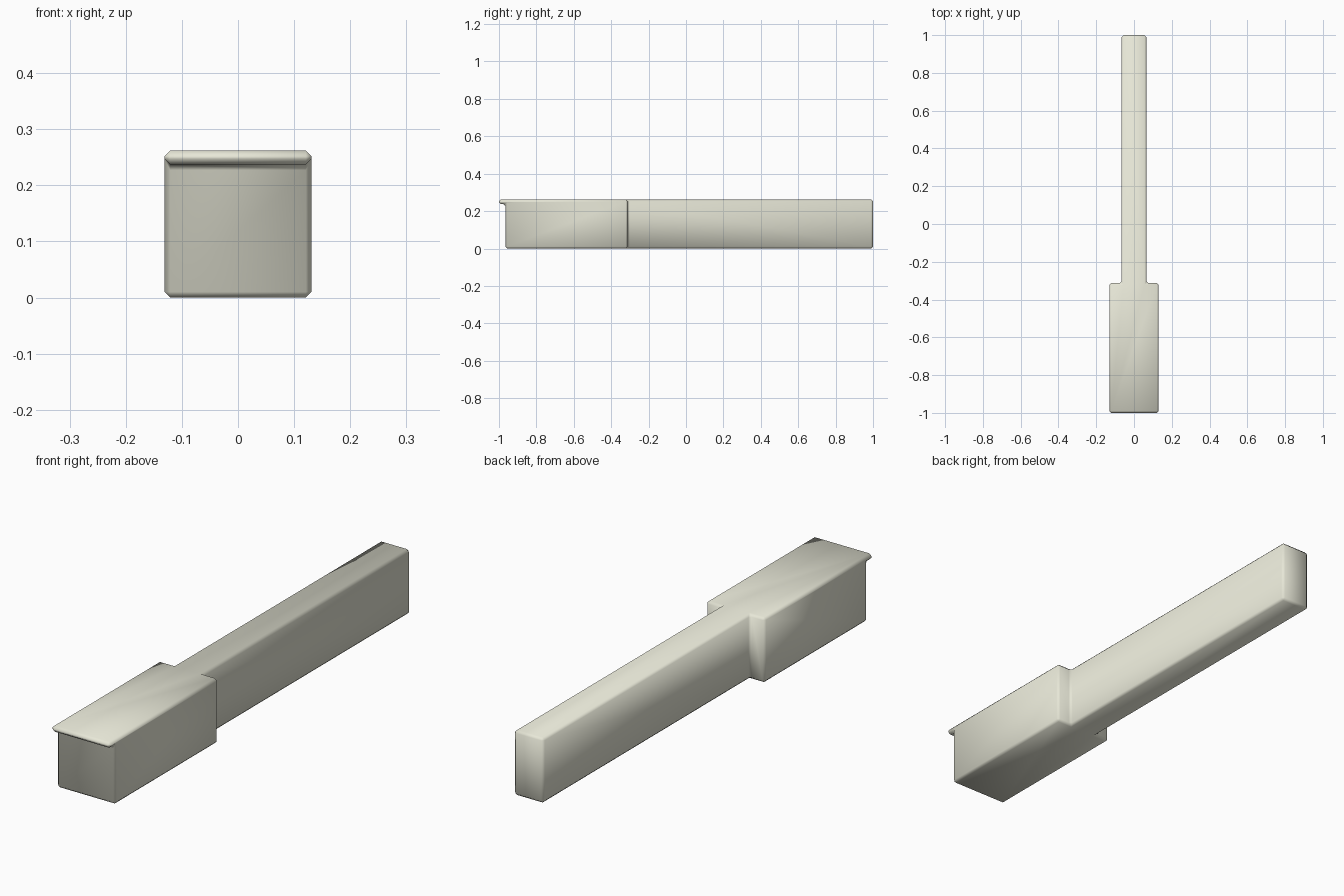
import bpy, bmesh

if "Cube" in bpy.data.objects:
    bpy.data.objects.remove(bpy.data.objects["Cube"])

HEAD_W, TAIL_W = 0.131, 0.066          # half widths
FRONT, STEP, BACK = -0.965, -0.312, 1.0
LIP_Y, LIP_Z, TOP = -1.0, 0.237, 0.262

# plan outline: wide head with a narrow tail
right = [(HEAD_W, FRONT), (HEAD_W, STEP), (TAIL_W, STEP), (TAIL_W, BACK)]
outline = right + [(-x, y) for x, y in reversed(right)]

bm = bmesh.new()
face = bm.faces.new([bm.verts.new((x, y, 0)) for x, y in outline])


def extrude(face, offset):
    """Extrude one face and return the new cap."""
    new = bmesh.ops.extrude_face_region(bm, geom=[face])
    verts = [g for g in new["geom"] if isinstance(g, bmesh.types.BMVert)]
    bmesh.ops.translate(bm, verts=verts, vec=offset)
    return next(g for g in new["geom"] if isinstance(g, bmesh.types.BMFace))


# body, with a thin top layer
bottom = face.copy()
cap = extrude(face, (0, 0, LIP_Z))
extrude(cap, (0, 0, TOP - LIP_Z))
bmesh.ops.remove_doubles(bm, verts=bm.verts[:], dist=1e-5)

# remove interior layer faces, if any remain
inner = [f for f in bm.faces if all(abs(v.co.z - LIP_Z) < 1e-4 for v in f.verts)]
bmesh.ops.delete(bm, geom=inner, context='FACES_ONLY')
bmesh.ops.recalc_face_normals(bm, faces=bm.faces[:])

# overhanging front lip
front = next(f for f in bm.faces
             if all(abs(v.co.y - FRONT) < 1e-4 for v in f.verts)
             and f.calc_center_median().z > LIP_Z)
extrude(front, (0, LIP_Y - FRONT, 0))
inner = [f for f in bm.faces
         if all(abs(v.co.y - FRONT) < 1e-4 for v in f.verts)
         and f.calc_center_median().z > LIP_Z]
bmesh.ops.delete(bm, geom=inner, context='FACES_ONLY')

# merge coplanar faces
bmesh.ops.dissolve_limit(bm, angle_limit=0.01, verts=bm.verts[:], edges=bm.edges[:])
bmesh.ops.recalc_face_normals(bm, faces=bm.faces[:])
for f in bm.faces:
    f.smooth = True

mesh = bpy.data.meshes.new("piano_key")
bm.to_mesh(mesh)
bm.free()
key = bpy.data.objects.new("piano_key", mesh)
bpy.context.collection.objects.link(key)

# small softened edges
bevel = key.modifiers.new("soft_edges", 'BEVEL')
bevel.width = 0.01
bevel.segments = 1
bevel.limit_method = 'ANGLE'

ivory = bpy.data.materials.new("ivory")
ivory.diffuse_color = (0.8, 0.8, 0.68, 1)
ivory.use_nodes = True
ivory.node_tree.nodes["Principled BSDF"].inputs["Base Color"].default_value = ivory.diffuse_color
mesh.materials.append(ivory)
